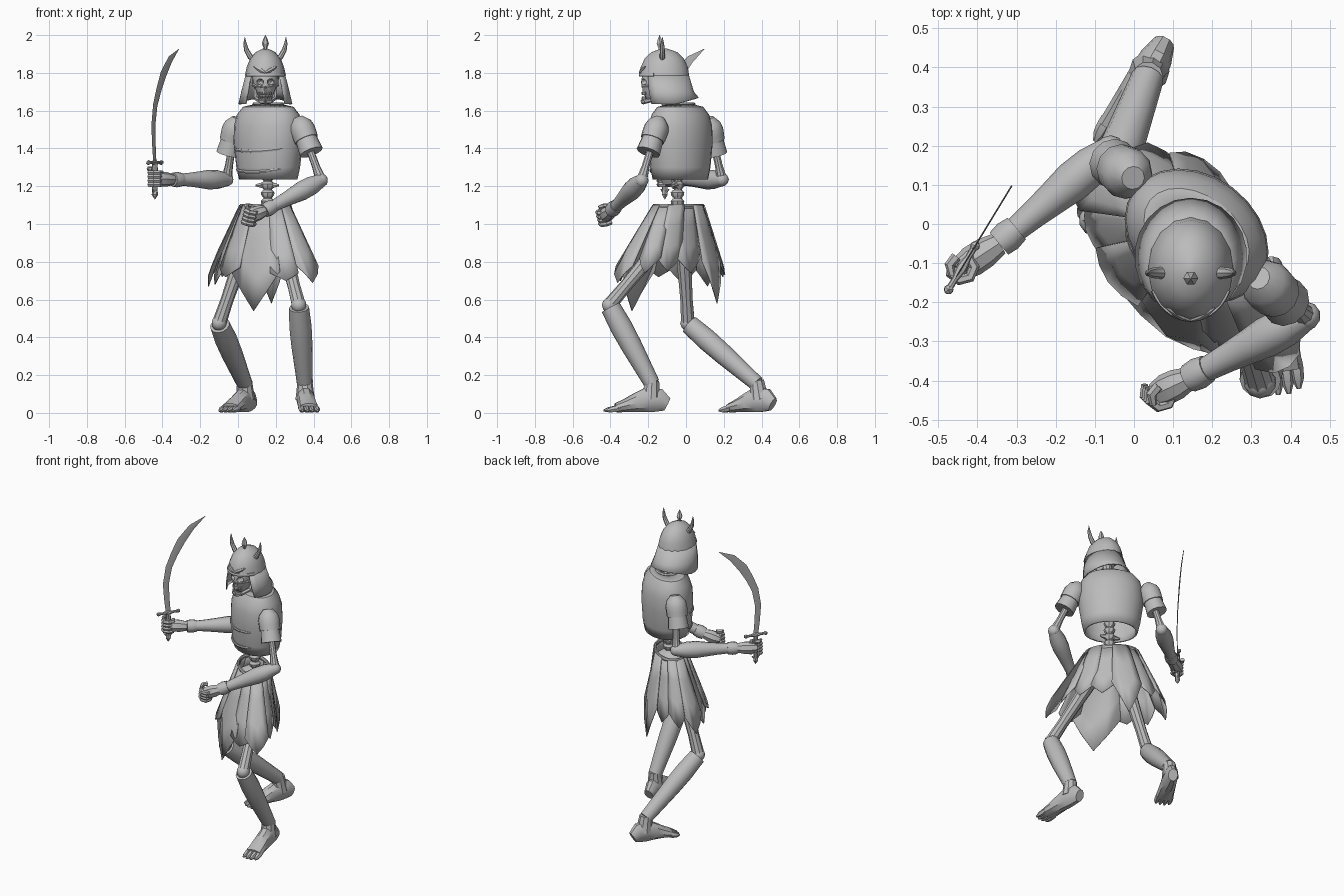
import bpy, bmesh, math
from mathutils import Vector as V, Matrix

if "Cube" in bpy.data.objects:
    bpy.data.objects.remove(bpy.data.objects["Cube"])

grey = bpy.data.materials.new("plain grey")
grey.use_nodes = True
tone = (0.5, 0.5, 0.5, 1)
grey.diffuse_color = tone
grey.node_tree.nodes["Principled BSDF"].inputs["Base Color"].default_value = tone
parts = []


def add(name, mesh):
    obj = bpy.data.objects.new(name, mesh)
    mesh.materials.append(grey)
    bpy.context.collection.objects.link(obj)
    parts.append(obj)
    return obj


def loft(name, rings, closed=True, caps=True):
    """Skin a list of point rings."""
    n = len(rings[0])
    faces = []
    for r in range(len(rings) - 1):
        for i in range(n if closed else n - 1):
            j = (i + 1) % n
            faces.append((r * n + i, r * n + j, (r + 1) * n + j, (r + 1) * n + i))
    if caps and closed:
        last = (len(rings) - 1) * n
        faces += [tuple(reversed(range(n))), tuple(range(last, last + n))]
    mesh = bpy.data.meshes.new(name)
    mesh.from_pydata([tuple(p) for ring in rings for p in ring], [], faces)
    bm = bmesh.new()
    bm.from_mesh(mesh)
    bmesh.ops.recalc_face_normals(bm, faces=bm.faces)
    bm.to_mesh(mesh)
    bm.free()
    return add(name, mesh)


def tube(name, path, radii, sides=8, ref=None):
    """Sweep an elliptical section along a path."""
    path = [V(p) for p in path]
    whole = (path[-1] - path[0]).normalized()
    ref = V(ref) if ref else (V((0, 1, 0)) if abs(whole.z) > 0.8 else V((0, 0, 1)))
    rings = []
    for k, p in enumerate(path):
        t = (path[min(k + 1, len(path) - 1)] - path[max(k - 1, 0)]).normalized()
        n = ref.cross(t).normalized()
        b = t.cross(n)
        w, h = radii[k] if isinstance(radii[k], tuple) else (radii[k], radii[k])
        turn = [2 * math.pi * i / sides for i in range(sides)]
        rings.append([p + n * w * math.cos(a) + b * h * math.sin(a) for a in turn])
    return loft(name, rings)


def limb(name, a, b, radii, sides=10):
    """Straight tube whose radii are spread evenly from a to b."""
    a, b = V(a), V(b)
    steps = len(radii) - 1
    return tube(name, [a.lerp(b, i / steps) for i in range(steps + 1)], radii, sides)


def ball(name, loc, size, detail=2):
    mesh = bpy.data.meshes.new(name)
    bm = bmesh.new()
    place = Matrix.Translation(loc) @ Matrix.Diagonal((*size, 1))
    bmesh.ops.create_icosphere(bm, subdivisions=detail, radius=1, matrix=place)
    bm.to_mesh(mesh)
    bm.free()
    return add(name, mesh)


def thicken(obj, amount):
    mod = obj.modifiers.new("thickness", "SOLIDIFY")
    mod.thickness = amount


def ellipse(center, a, b, z, sides=20, spin=0.0, start=0.0, end=360.0):
    count = sides if end - start >= 360 else sides + 1
    ring = []
    for i in range(count):
        t = math.radians(start + (end - start) * i / sides)
        p = Matrix.Rotation(spin, 3, "Z") @ V((a * math.cos(t), b * math.sin(t), 0))
        ring.append(p + V((center[0], center[1], z)))
    return ring


# Breastplate, turned toward the sword arm
twist = math.radians(-37)
chest = (0.16, -0.03)
outline = [(1.235, .165, .135), (1.3, .18, .147), (1.43, .199, .154), (1.52, .196, .15),
           (1.58, .182, .132), (1.62, .15, .102), (1.635, .075, .06)]
plate = loft("breastplate", [ellipse(chest, a, b, z, 24, twist) for z, a, b in outline], caps=False)
thicken(plate, 0.012)
for z, a, b in ((1.4, .195, .153), (1.29, .179, .146)):
    arc = ellipse(chest, a, b, z, 12, twist, 215, 325)
    for i, p in enumerate(arc):
        p.z -= 0.015 * math.sin(math.pi * i / 12)
    tube("belly_plate_lip", arc, [.002] + [(.006, .009)] * 11 + [.002], 6, (0, 0, 1))
ring = ellipse(chest, .08, .064, 1.635, 16, twist)
tube("collar_rim", ring + ring[:1], [.01] * 17, 6, (0, 0, 1))

# Spine, neck and pelvis
limb("spine_core", (.157, -.045, 1.04), (.157, -.035, 1.6), [.022, .022])
for i in range(7):
    z = 1.07 + 0.045 * i
    limb("vertebra", (.157, -.045, z - .02), (.157, -.045, z + .02), [.024, .034, .036, .024], 8)
limb("vertebra_wing", (.095, -.02, 1.205), (.215, -.065, 1.205), [.006, .016, .02, .016, .006], 6)
limb("neck", (.16, -.03, 1.58), (.145, -.09, 1.74), [.035, .03, .032])
ball("pelvis", (.145, -.045, 1.03), (.1, .08, .07))

# Helmet: open-faced neck guard flowing out of a dome, flared mostly to the back
head_x, head_y = 0.145, -0.115
flare = [(1.635, .144, .15, .032), (1.70, .129, .143, .014), (1.79, .106, .13, 0)]
guard = [ellipse((head_x, head_y + s), a, b, z, 16, 0, -42, 222) for z, a, b, s in flare]
for p in guard[0]:
    p.z += max(0, p.y + 0.05) * 0.3
thicken(loft("neck_guard", guard, closed=False), 0.008)
dome = [(1.785, .109, .132), (1.83, .099, .125), (1.875, .082, .104), (1.91, .052, .068),
        (1.93, .01, .012)]
loft("helmet_dome", [ellipse((head_x, head_y), a, b, z, 16) for z, a, b in dome])
tube("helmet_brim", ellipse((head_x, head_y), .107, .13, 1.79, 14, 0, 205, 335),
     [(.005, .01)] * 15, 6, (0, 0, 1))
limb("crest_spike", (head_x, -.137, 1.91), (head_x, -.14, 2.0), [.008, .01, .019, .012, .001], 6)

# Skull and paired head details
skull = tube("skull", [(head_x, -.13, 1.685), (head_x, -.14, 1.71), (head_x, -.14, 1.745),
                       (head_x, -.135, 1.79), (head_x, -.125, 1.83)],
             [(.04, .08), (.052, .092), (.07, .098), (.072, .095), (.055, .08)], 16, (0, 1, 0))
cutters = [ball("nose_cutter", (head_x, -.242, 1.715), (.011, .022, .016))]
for side in (-1, 1):
    def at(x, y, z):
        return (head_x + side * x, y, z)
    cutters.append(ball("eye_cutter", at(.03, -.235, 1.752), (.021, .04, .018)))
    limb("cheek_bone", at(.016, -.232, 1.728), at(.068, -.16, 1.735), [.007, .012, .012, .006], 6)
    limb("brow_ornament", at(.0, -.245, 1.80), at(.062, -.215, 1.835), [.006, .012, .01, .002], 6)
    tube("jaw_side", [at(.052, -.13, 1.725), at(.048, -.15, 1.665), at(.025, -.215, 1.65),
                      at(0, -.228, 1.648)], [.01, .013, .013, .015], 6, (1, 0, 0))
    for x in (.006, .018, .03):
        y = -.232 + x * 0.5
        limb("upper_tooth", at(x, y, 1.70), at(x, y, 1.682), [.006, .005], 4)
        limb("lower_tooth", at(x, y, 1.655), at(x, y, 1.674), [.006, .005], 4)
    tube("helmet_horn", [at(.055, -.125, 1.865), at(.08, -.125, 1.885), at(.1, -.125, 1.92),
                         at(.108, -.125, 1.955), at(.109, -.125, 1.99)],
         [.016, .015, .013, .009, .001], 8, (0, 1, 0))
for cutter in cutters:
    parts.remove(cutter)
    cutter.hide_render = True
    cutter.hide_set(True)
    mod = skull.modifiers.new("socket", "BOOLEAN")
    mod.operation, mod.object, mod.solver = "DIFFERENCE", cutter, "EXACT"


def arm(side, shoulder, hem, elbow, wrist):
    """Armoured sleeve, bare upper arm and forearm guard."""
    shoulder, hem, elbow, wrist = V(shoulder), V(hem), V(elbow), V(wrist)
    low = shoulder.lerp(hem, 0.55)
    limb(side + "_shoulder_guard", shoulder + (shoulder - hem) * 0.24, low,
         [.03, .058, .067, .066, .064], 12)
    limb(side + "_sleeve", low - (hem - shoulder) * 0.1, hem, [.056, .06, .064], 12)
    limb(side + "_upper_arm", shoulder, elbow, [.025, .022, .02, .021, .03])
    ball(side + "_elbow", elbow, (.037, .037, .037))
    cuff = elbow.lerp(wrist, 0.84)
    limb(side + "_forearm_guard", elbow, cuff, [.036, .05, .052, .044, .037, .032], 12)
    limb(side + "_wrist_cuff", cuff, wrist, [.036, .041, .037], 12)


def fist(side, wrist, center, axis):
    """Palm with four fingers and a thumb curled around an axis."""
    wrist, center, axis = V(wrist), V(center), V(axis).normalized()
    out = center - wrist
    out = (out - axis * out.dot(axis)).normalized()
    across = axis.cross(out)
    limb(side + "_palm", wrist, center + out * .012, [.03, .039, .04, .03], 8)
    for k in range(5):
        lift = axis * (0.021 * (k - 1.5))
        curl = range(-1, 5) if k < 4 else range(1, 4)
        path = []
        for i in curl:
            a = math.radians(150 - 52 * i)
            flip = 1 if k < 4 else -1
            path.append(center + lift + out * .032 * math.cos(a) + across * flip * .032 * math.sin(a))
        tube(side + ("_finger" if k < 4 else "_thumb"), path,
             [.0135] * (len(path) - 1) + [.009], 6, axis)


right_wrist, left_wrist = (-.345, -.05, 1.235), (.14, -.395, 1.07)
grip = V((-.44, -.112, 1.24))
arm("right", (-.012, .125, 1.525), (-.052, .155, 1.37), (-.06, .19, 1.235), right_wrist)
arm("left", (.332, -.15, 1.525), (.388, -.2, 1.38), (.44, -.235, 1.23), left_wrist)
fist("right", right_wrist, grip, (0, 0, 1))
fist("left", left_wrist, (.062, -.43, 1.037), (.25, -.25, 1))

# Curved sword held upright
lean = V((.52, .855, 0))
face = lean.cross(V((0, 0, 1)))


def on_sword(s, z):
    return (grip.x + lean.x * s, grip.y + lean.y * s, z)


curve = [(0, 1.32), (-.01, 1.42), (-.016, 1.52), (.004, 1.63), (.04, 1.71), (.085, 1.79),
         (.155, 1.87), (.245, 1.927)]
tube("sword_blade", [on_sword(*p) for p in curve],
     [(w, .002) for w in (.016, .018, .02, .022, .025, .029, .022, .001)], 4, face)
limb("sword_handle", on_sword(0, 1.17), on_sword(0, 1.33), [.014, .016, .016, .014], 8)
limb("sword_guard", on_sword(-.065, 1.325), on_sword(.065, 1.325), [.009, .008, .015, .008, .009], 8)
for s in (-.065, .065):
    ball("guard_knob", on_sword(s, 1.325), (.014, .014, .014), 1)
for s in (-.026, .026):
    limb("pommel_fork", on_sword(0, 1.165), on_sword(s, 1.185), [.012, .002], 6)
limb("pommel", on_sword(0, 1.18), on_sword(0, 1.13), [.014, .017, .001], 6)


# Tattered skirt of overlapping pointed panels, wide across the hips and shallow in depth
hips = Matrix.Rotation(math.radians(-45), 3, "Z")


def skirt_point(angle, z, off, flare):
    t = min((1.1 - z) / 0.35, 1.0)
    a = math.radians(angle)
    out = off + flare * t
    p = hips @ V(((.16 + .17 * t + out) * math.cos(a), (.09 + .105 * t + out) * math.sin(a), 0))
    return p + V((.145 - .01 * t, -.04 - .03 * t, z))


# Each panel: direction, half width, side hem, tip and extra flare
panels = [(290, 29, .75, .54, 0), (255, 17, .77, .72, -.01), (228, 17, .76, .68, -.01),
          (200, 17, .78, .67, .01), (326, 18, .74, .7, 0), (355, 18, .78, .69, .045),
          (25, 18, .82, .74, -.02), (55, 18, .82, .75, -.05), (84, 18, .82, .74, -.035),
          (113, 18, .8, .58, 0), (142, 18, .82, .73, 0), (171, 17, .8, .72, 0)]
for k, (angle, half, side_z, tip_z, flare) in enumerate(panels):
    off = 0.01 * (k % 2)
    rows = []
    for f in (0, 0.3, 0.65, 1):
        row = []
        for u in (-1, -.5, 0, .5, 1):
            hem = tip_z + (side_z - tip_z) * abs(u)
            bulge = off + 0.01 * f * (1 - abs(u))
            row.append(skirt_point(angle + half * u, 1.1 - (1.1 - hem) * f, bulge, flare))
        rows.append(row)
    thicken(loft("skirt_panel", rows, closed=False), 0.005)
belt = ellipse((.145, -.04), .16, .09, 1.095, 20, math.radians(-45))
tube("belt", belt + belt[:1], [(.008, .014)] * 21, 6, (0, 0, 1))


def leg(side, hip, knee, ankle, heel, toe):
    """Thigh, knee, shin guard and clawed bare foot."""
    limb(side + "_thigh", hip, knee, [.045, .043, .038, .034, .038])
    ball(side + "_knee", knee, (.041, .041, .041))
    knee, ankle = V(knee), V(ankle)
    limb(side + "_shin_guard", knee.lerp(ankle, 0.03), ankle, [.053, .059, .056, .049, .042], 12)
    heel, toe = V((*heel, 0)), V((*toe, 0))
    run = toe - heel
    sole = [(0, .045, .03, .038), (.12, .066, .042, .064), (.3, .07, .047, .07),
            (.48, .054, .05, .053), (.65, .038, .053, .037), (.8, .026, .056, .025)]
    tube(side + "_foot", [heel + run * f + V((0, 0, z)) for f, z, w, h in sole],
         [(w, h) for f, z, w, h in sole], 10, (0, 0, 1))
    base = heel + run * 0.25
    limb(side + "_ankle", ankle + V((0, 0, .015)), (base.x, base.y, .07), [.04, .045, .052])
    across = V((0, 0, 1)).cross(run.normalized())
    for k in (-1.5, -.5, .5, 1.5):
        start = heel + run * .74 + across * .026 * k + V((0, 0, .026))
        end = toe + across * .027 * k - run * .03 * abs(k) + V((0, 0, .012))
        limb(side + "_toe", start, end, [.017, .018, .016, .006], 6)


leg("left", (.22, -.07, .97), (.322, -.405, .57), (.354, -.18, .155), (.347, -.1), (.383, -.44))
leg("right", (.07, -.02, .97), (-.1, .01, .475), (.035, .375, .155), (.075, .46), (-.07, .18))

# Soft shading with crisp edges
bpy.ops.object.select_all(action="DESELECT")
for obj in parts:
    obj.select_set(True)
bpy.context.view_layer.objects.active = parts[0]
bpy.ops.object.shade_smooth_by_angle(angle=math.radians(32))
